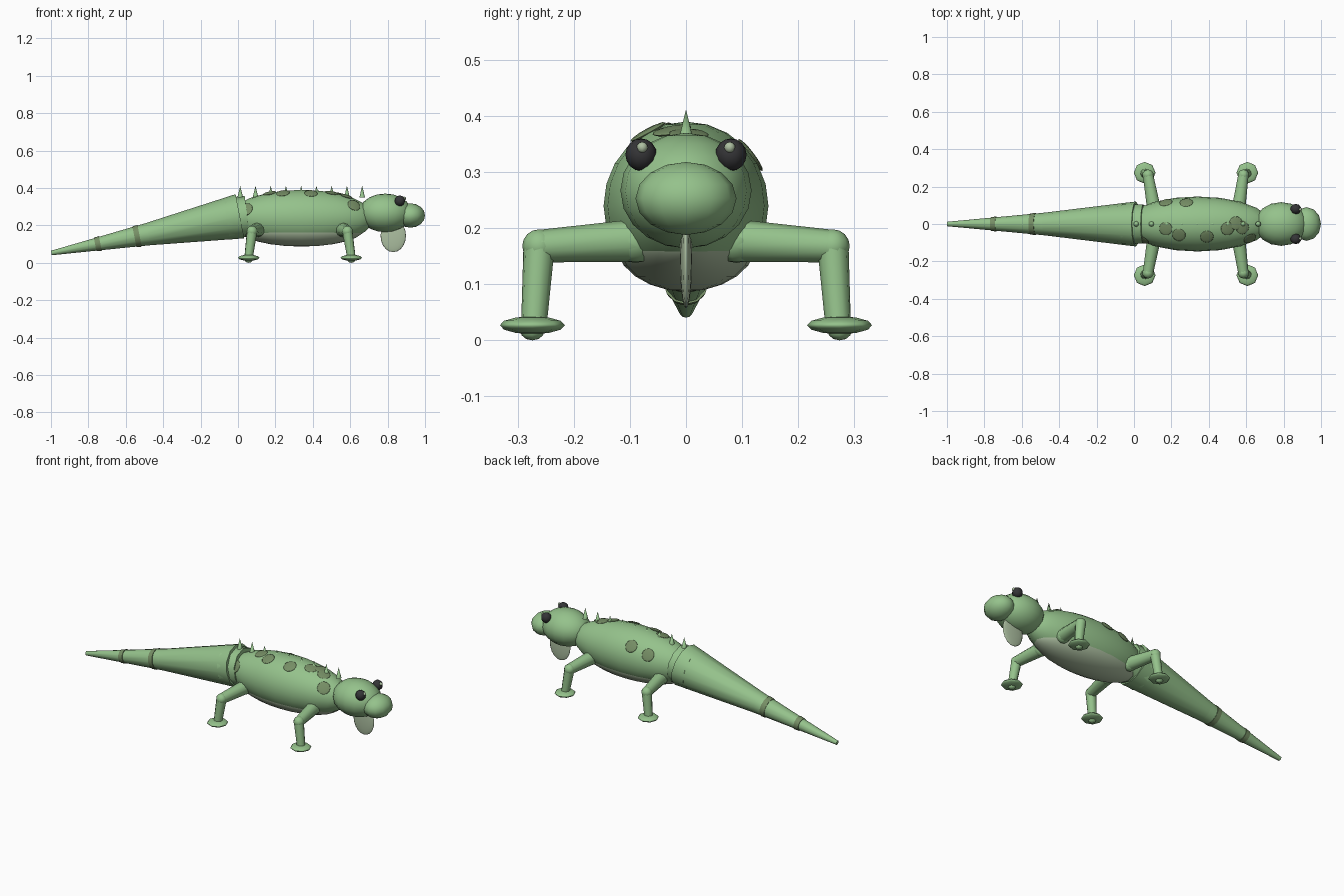
import bpy
import math
from mathutils import Vector

if "Cube" in bpy.data.objects:
    bpy.data.objects.remove(bpy.data.objects["Cube"], do_unlink=True)


def material(name, rgb):
    m = bpy.data.materials.new(name)
    m.use_nodes = True
    m.diffuse_color = (*rgb, 1)
    m.node_tree.nodes["Principled BSDF"].inputs["Base Color"].default_value = (*rgb, 1)
    return m


GREEN = material("skin green", (0.30, 0.54, 0.26))
OLIVE = material("spot olive", (0.18, 0.27, 0.13))
PALE = material("belly pale green", (0.42, 0.53, 0.36))
DARK = material("eye charcoal", (0.035, 0.035, 0.038))


def finish(name, mat, angle):
    ob = bpy.context.object
    ob.name = name
    ob.data.materials.append(mat)
    bpy.ops.object.shade_smooth_by_angle(angle=math.radians(angle))
    return ob


def ellipsoid(name, centre, radii, mat=GREEN, segs=16, rings=10, normal=None):
    bpy.ops.mesh.primitive_uv_sphere_add(segments=segs, ring_count=rings, location=centre)
    ob = bpy.context.object
    ob.scale = radii
    if normal is not None:
        ob.rotation_mode = 'QUATERNION'
        ob.rotation_quaternion = normal.to_track_quat('Z', 'Y')
    return finish(name, mat, 80)


def taper(name, start, end, r1, r2, mat=GREEN, sides=12):
    a, b = Vector(start), Vector(end)
    bpy.ops.mesh.primitive_cone_add(vertices=sides, radius1=r1, radius2=r2,
                                    depth=(b - a).length, location=(a + b) / 2)
    ob = bpy.context.object
    ob.rotation_mode = 'QUATERNION'
    ob.rotation_quaternion = (b - a).to_track_quat('Z', 'Y')
    return finish(name, mat, 50)


# Body and belly
BODY, SIZE = Vector((0.34, 0, 0.24)), Vector((0.39, 0.147, 0.15))
ellipsoid("body", BODY, SIZE, segs=20, rings=12)
ellipsoid("belly", (0.34, 0, 0.18), (0.335, 0.128, 0.093), PALE, 20, 12)

# Tail: a hip collar followed by tapering sections
def tail_point(x):
    return Vector((x, 0, 0.247 + 0.195 * x))


def tail_radius(x):
    return 0.119 + 0.122 * x if x > -0.5 else 0.058 + 0.092 * (x + 0.5)


taper("tail_collar", (0.05, 0, 0.25), tail_point(-0.06), 0.108, 0.113, sides=10)
for name, x1, x2 in (("tail_base", 0.01, -0.5), ("tail_middle", -0.48, -0.75),
                     ("tail_tip", -0.74, -0.998)):
    taper(name, tail_point(x1), tail_point(x2), tail_radius(x1), tail_radius(x2))
for x in (-0.54, -0.75):
    taper("tail_band", tail_point(x + 0.014), tail_point(x - 0.014),
          tail_radius(x) + 0.005, tail_radius(x) + 0.002, OLIVE)

# Head
ellipsoid("head", (0.787, 0, 0.267), (0.142, 0.117, 0.103))
ellipsoid("snout", (0.922, 0, 0.253), (0.078, 0.09, 0.065), segs=12, rings=8)
ellipsoid("throat_fan", (0.83, 0, 0.145), (0.068, 0.011, 0.088), PALE, 12, 10)

# Spots lying on the body surface
for x, y in ((0.17, 0.115), (0.28, 0.115), (0.17, -0.025), (0.24, -0.058),
             (0.39, -0.068), (0.5, -0.025), (0.545, 0.005), (0.58, -0.02),
             (0.62, -0.078), (0.045, -0.085)):
    u, v = (x - BODY.x) / SIZE.x, y / SIZE.y
    z = SIZE.z * math.sqrt(max(0, 1 - u * u - v * v))
    normal = Vector((u / SIZE.x, v / SIZE.y, z / SIZE.z ** 2)).normalized()
    ellipsoid("spot", (x, y, BODY.z + z), (0.036, 0.036, 0.006), OLIVE, 12, 6, normal)

# Row of spines along the back
for i in range(9):
    x = 0.012 + 0.0815 * i
    taper("spine", (x, 0, 0.35), (x, 0, 0.412), 0.015, 0, sides=8)

# Eyes and legs on both sides
for side, s in (("left", 1), ("right", -1)):
    ellipsoid(side + "_eye", (0.865, s * 0.08, 0.331), (0.029, 0.028, 0.029), DARK, 10, 8)
    ellipsoid(side + "_eye_glint", (0.888, s * 0.078, 0.344), (0.01,) * 3, PALE, 8, 6)
    for end, hip_x, knee_x, foot_x in (("hind", 0.105, 0.075, 0.057),
                                       ("front", 0.56, 0.585, 0.606)):
        part = side + "_" + end
        hip = (hip_x, s * 0.09, 0.178)
        knee = (knee_x, s * 0.262, 0.168)
        ankle = (foot_x, s * 0.271, 0.03)
        ellipsoid(part + "_hip", hip, (0.04,) * 3, segs=10, rings=8)
        taper(part + "_upper_leg", hip, knee, 0.038, 0.029, sides=10)
        ellipsoid(part + "_knee", knee, (0.03,) * 3, segs=10, rings=8)
        taper(part + "_lower_leg", knee, ankle, 0.028, 0.023, sides=10)
        ellipsoid(part + "_foot", (foot_x, s * 0.274, 0.027), (0.058, 0.058, 0.016), segs=8, rings=6)
        ellipsoid(part + "_foot_pad", (foot_x, s * 0.274, 0.018), (0.022, 0.022, 0.018), segs=8, rings=6)
